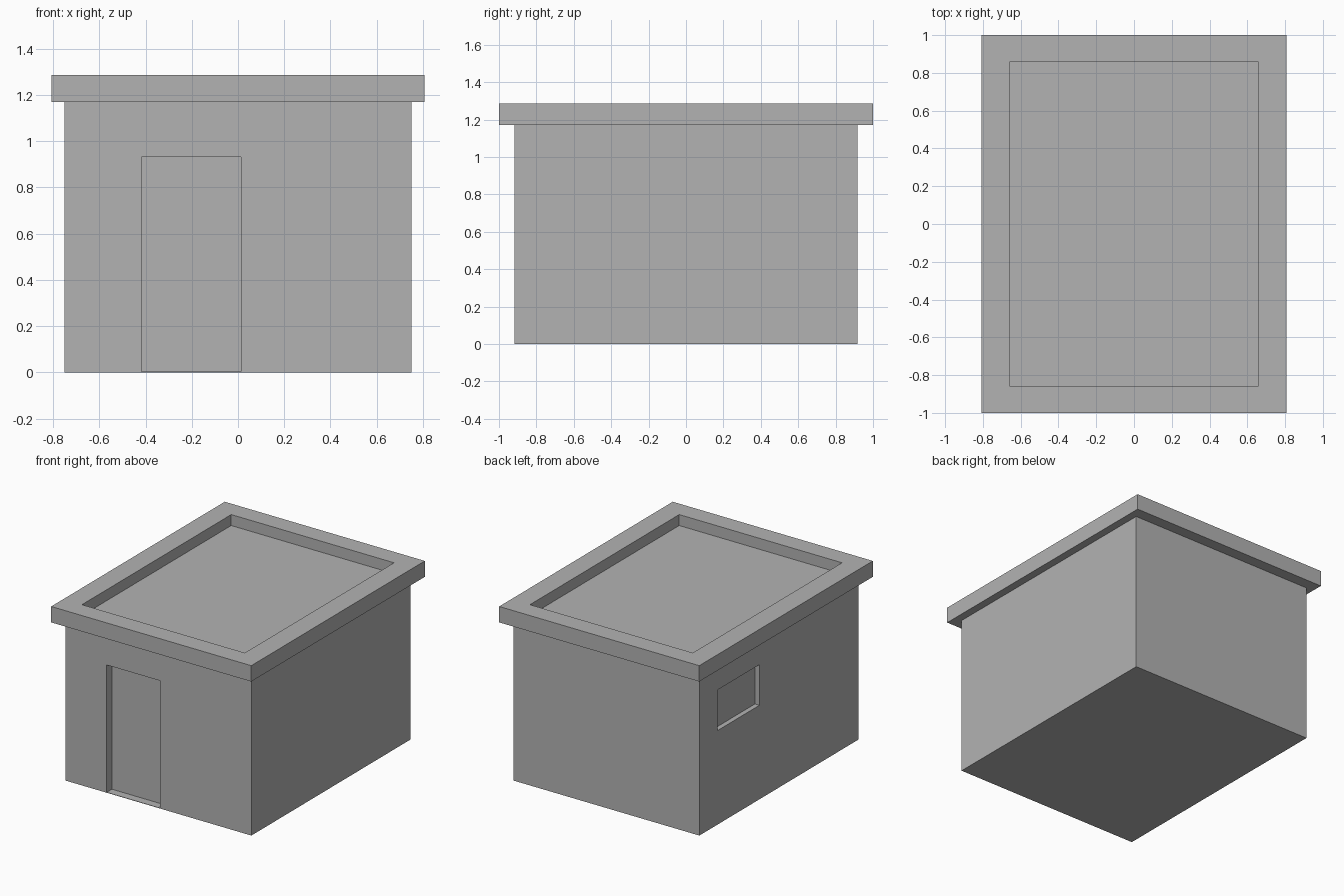
import bpy

default = bpy.data.objects.get("Cube")
if default:
    bpy.data.objects.remove(default, do_unlink=True)

# One plain grey for the whole building
grey = bpy.data.materials.new("plain_grey")
grey.use_nodes = True
colour = (0.45, 0.45, 0.45, 1)
grey.diffuse_color = colour
grey.node_tree.nodes["Principled BSDF"].inputs["Base Color"].default_value = colour


def box(name, low, high):
    """Axis-aligned box between two corners."""
    bpy.ops.mesh.primitive_cube_add(size=1)
    obj = bpy.context.object
    obj.name = name
    for v in obj.data.vertices:
        v.co = [(a + b) / 2 + c * (b - a) for a, b, c in zip(low, high, v.co)]
    obj.data.materials.append(grey)
    return obj


def cut(target, name, low, high):
    """Carve a box-shaped recess out of the target."""
    cutter = box(name, low, high)
    cutter.hide_render = True
    mod = target.modifiers.new(name, 'BOOLEAN')
    mod.operation = 'DIFFERENCE'
    mod.solver = 'EXACT'
    mod.object = cutter
    bpy.context.view_layer.objects.active = target
    bpy.ops.object.modifier_apply(modifier=mod.name)
    bpy.data.objects.remove(cutter, do_unlink=True)


WX, WY, WALL_TOP = 0.75, 0.917, 1.17
RX, RY, ROOF_TOP = 0.807, 1.0, 1.286

# Walls with a door recess in front and a window recess in the side
walls = box("walls", (-WX, -WY, 0), (WX, WY, WALL_TOP))
cut(walls, "door_recess", (-0.417, -WY - 0.1, 0.003), (0.013, -WY + 0.06, 0.932))
cut(walls, "window_recess", (-WX - 0.1, 0.225, 0.686), (-WX + 0.036, 0.71, 0.982))

# Overhanging flat roof with a raised rim
roof = box("roof", (-RX, -RY, WALL_TOP), (RX, RY, ROOF_TOP))
cut(roof, "roof_recess", (-0.657, -0.86, ROOF_TOP - 0.08), (0.657, 0.86, ROOF_TOP + 0.1))
